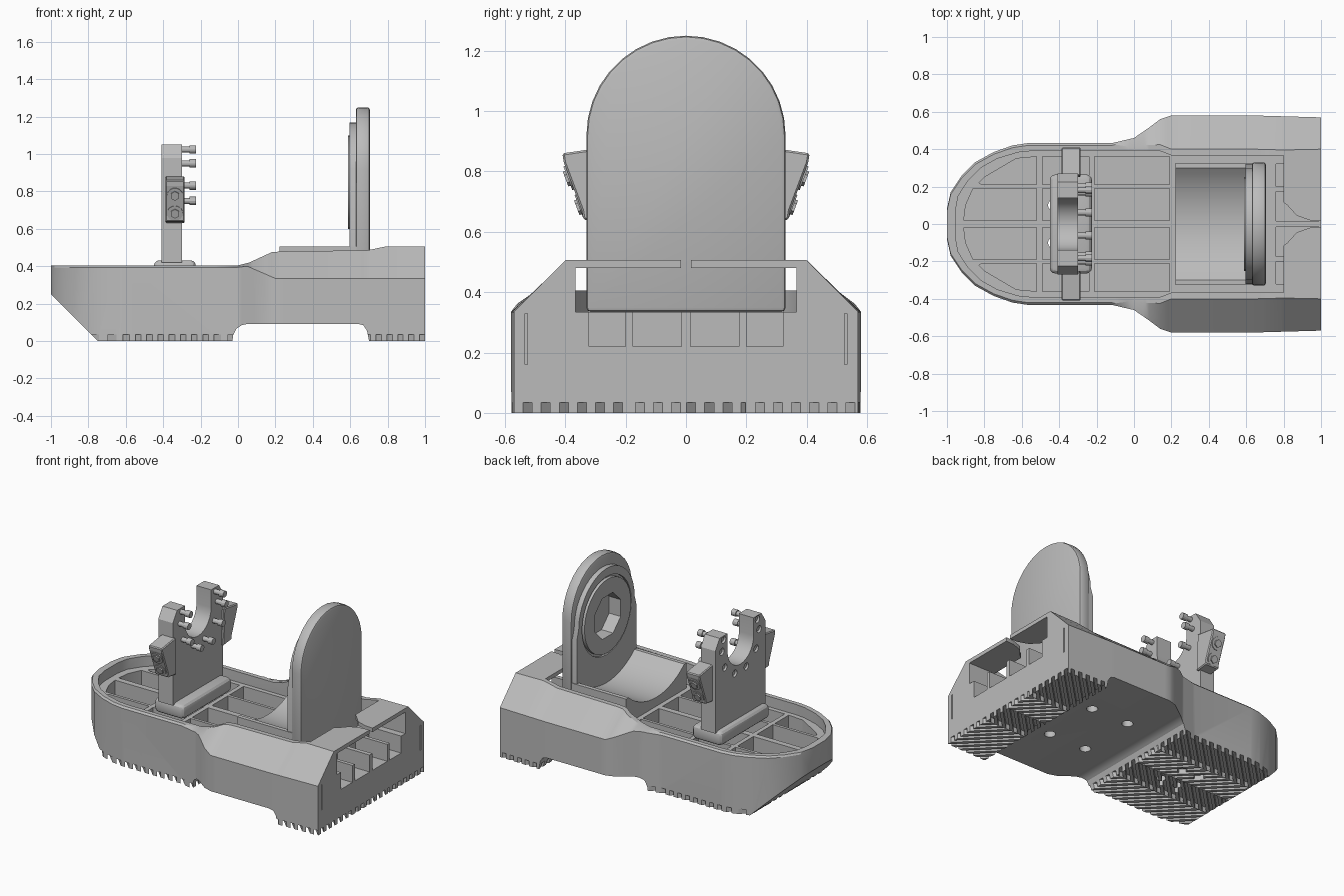
import bpy, bmesh, math
from math import sin, cos, radians
from mathutils import Matrix, Vector

if "Cube" in bpy.data.objects:
    bpy.data.objects.remove(bpy.data.objects["Cube"])

grey = bpy.data.materials.new("matte grey")
grey.use_nodes = True
grey.diffuse_color = (0.5, 0.5, 0.5, 1)
grey.node_tree.nodes["Principled BSDF"].inputs["Base Color"].default_value = (0.5, 0.5, 0.5, 1)

PLACE = {"x": lambda a, b, h: (h, a, b), "y": lambda a, b, h: (a, h, b), "z": lambda a, b, h: (a, b, h)}


def finish(name, bm):
    bmesh.ops.recalc_face_normals(bm, faces=bm.faces)
    mesh = bpy.data.meshes.new(name)
    bm.to_mesh(mesh)
    bm.free()
    mesh.materials.append(grey)
    ob = bpy.data.objects.new(name, mesh)
    bpy.context.collection.objects.link(ob)
    return ob


def prisms(name, parts):
    """Each part is (axis, low, high, outline)."""
    bm = bmesh.new()
    for axis, lo, hi, pts in parts:
        ends = [[bm.verts.new(PLACE[axis](a, b, h)) for a, b in pts] for h in (lo, hi)]
        for ring in ends:
            bm.faces.new(ring)
        for i in range(len(pts)):
            j = (i + 1) % len(pts)
            bm.faces.new((ends[0][i], ends[0][j], ends[1][j], ends[1][i]))
    return finish(name, bm)


def rect(a0, a1, b0, b1):
    return [(a0, b0), (a1, b0), (a1, b1), (a0, b1)]


def circle(a, b, r, n=16, turn=0):
    return [(a + r * cos(turn + math.tau * i / n), b + r * sin(turn + math.tau * i / n)) for i in range(n)]


def arc(a, b, r, start, end, n):
    angles = [radians(start + (end - start) * i / n) for i in range(n + 1)]
    return [(a + r * cos(t), b + r * sin(t)) for t in angles]


def both(pts):
    """Close a half outline by mirroring it across y = 0."""
    return pts + [(x, -y) for x, y in reversed(pts)]


def flip(pts):
    return [(x, -y) for x, y in pts]


def apply_modifier(ob, kind, **settings):
    bpy.context.view_layer.objects.active = ob
    mod = ob.modifiers.new(kind, kind)
    for key, value in settings.items():
        setattr(mod, key, value)
    bpy.ops.object.modifier_apply(modifier=mod.name)


def cut(ob, parts):
    cutter = prisms("cutter", parts)
    apply_modifier(ob, "BOOLEAN", operation="DIFFERENCE", solver="EXACT", object=cutter)
    bpy.data.objects.remove(cutter)


def smooth(ob):
    bpy.ops.object.select_all(action="DESELECT")
    ob.select_set(True)
    bpy.context.view_layer.objects.active = ob
    bpy.ops.object.shade_smooth_by_angle(angle=radians(25))


def sample(table, x):
    for (x0, v0), (x1, v1) in zip(table, table[1:]):
        if x <= x1:
            return v0 + (v1 - v0) * (x - x0) / (x1 - x0)
    return table[-1][1]


# Foot shell: lofted from half width, underside, shoulder, deck edge and deck height
width = [(-1, .08), (-.98, .17), (-.92, .26), (-.85, .33), (-.75, .385), (-.65, .42), (-.57, .432),
         (-.12, .432), (0, .46), (.08, .515), (.14, .56), (.2, .58), (.65, .58), (1, .57)]
under = [(-1, .25), (-.75, 0), (-.03, 0), (-.026, .03), (-.01, .065), (.02, .085), (.05, .092),
         (.64, .092), (.67, .085), (.69, .055), (.701, 0), (1, 0)]
shoulder = [(-1, .393), (-.02, .393), (.05, .4), (.2, .335), (1, .335)]
edge_in = [(-1, .012), (-.1, .012), (.05, .07), (.2, .18), (.8, .18), (1, .17)]
deck = [(-1, .405), (0, .405), (.06, .42), (.18, .475), (.24, .48), (.69, .485), (.79, .506), (1, .506)]
stations = sorted({p[0] for t in (width, under, shoulder, edge_in, deck) for p in t})
bm = bmesh.new()
rings = []
for x in stations:
    w, b, s, e, h = (sample(t, x) for t in (width, under, shoulder, edge_in, deck))
    half = [(w, b), (w, s), (w - e, h)]
    rings.append([bm.verts.new((x, y, z)) for y, z in half + [(-y, z) for y, z in reversed(half)]])
for r, q in zip(rings, rings[1:]):
    for i in range(6):
        j = (i + 1) % 6
        bm.faces.new((r[i], r[j], q[j], q[i]))
bm.faces.new(rings[0])
bm.faces.new(rings[-1])
foot = finish("foot_shell", bm)

# Recessed tray, heel tunnel and the flared slot between the heel covers
tray = [(-.955, .07), (-.94, .15), (-.885, .235), (-.82, .3), (-.73, .35), (-.62, .383), (-.55, .39),
        (.14, .39), (.2, .367), (.8, .367)]
cut(foot, [("z", .335, .7, both(tray))])
cut(foot, [("x", .75, 1.1, rect(-.367, .367, .335, .48))])
cut(foot, [("z", .4, .7, both([(.78, .13), (.82, .1), (.87, .045), (.94, .02), (1.05, .014)]))])

# Ribbed pockets, heel cells, screw holes and slits
pockets = [
    [(-.91, .02), (-.9, .1), (-.86, .19), (-.52, .19), (-.52, .02)],
    [(-.83, .22), (-.8, .25), (-.63, .35), (-.52, .36), (-.52, .21), (-.81, .21)]]
for x0, x1 in ((-.49, -.24), (-.21, .19)):
    pockets += [rect(x0, x1, .02, .19), rect(x0, x1, .21, .36)]
pockets += [rect(.76, 1.1, .015, .175), rect(.76, 1.1, .2, .322)]
parts = [("z", .22, .37, f(p)) for p in pockets for f in (list, flip)]
parts += [("z", -.1, .2, circle(x, y, .035)) for x in (.22, .5) for y in (-.2, .2)]
parts += [("x", .98, 1.1, rect(y - .004, y + .004, .16, .33)) for y in (-.53, .53)]
cut(foot, parts)
cut(foot, [("z", -.1, .3, circle(x, y, .03)) for x in (-.43, -.3) for y in (-.1, .1)])

# Herringbone tread grooves
grooves = []
for i, (y0, y1) in enumerate(((-.6, -.2), (-.198, -.002), (.002, .198), (.2, .6))):
    lean = (y1 - y0) * (1 if i % 2 else -1)
    for k in range(48):
        x = -1.4 + k * .06
        grooves.append(("z", -.05, .035, [(x, y0), (x + .03, y0), (x + .03 + lean, y1), (x + lean, y1)]))
cut(foot, grooves)
smooth(foot)

# Heel cradle with a curved trough
trough = arc(0, .85, .455, -49, -131, 16)
cradle = prisms("heel_cradle", [("x", .222, .64, [(-.325, .33), (.325, .33), (.325, .506)] + trough + [(-.325, .506)])])
smooth(cradle)

# Ankle plate with round top, raised disc and socket
plate = prisms("ankle_plate", [("x", .63, .705, [(-.33, .335), (.33, .335)] + arc(0, .92, .33, 0, 180, 18))])
apply_modifier(plate, "BEVEL", width=.014, segments=2, limit_method="ANGLE", angle_limit=radians(50))
front = prisms("ankle_front_pad", [("x", .596, .64, [(-.32, .335), (.32, .335), (.32, .8)]
                                    + arc(0, .87, .3, 0, 180, 20) + [(-.32, .8)])])
cut(front, [("x", .5, .61, circle(0, .85, .265, 32))])
collar = prisms("ankle_collar", [("x", .588, .64, circle(0, .85, .25, 32))])
for ob in (plate, front, collar):
    cut(ob, [("x", .5, .675, circle(0, .85, .15, 8, math.pi / 8))])
    smooth(ob)

# Toe mount: rounded foot flange and forked post
flange = prisms("mount_flange", [("z", .335, .432, rect(-.45, -.225, -.265, .265))])
apply_modifier(flange, "BEVEL", width=.03, segments=3, limit_method="ANGLE", angle_limit=radians(50))
smooth(flange)
outline = [(-.27, .42), (.27, .42), (.27, .98), (.225, 1.05), (.14, 1.05)] \
    + arc(0, .93, .14, 0, -180, 14) + [(-.14, 1.05), (-.225, 1.05), (-.27, .98)]
post = prisms("mount_post", [("x", -.41, -.3, outline)])
seats = [(side * .2 * cos(radians(a)), .94 + .2 * sin(radians(a))) for side in (-1, 1) for a in (25, 3, -33, -72)]
cut(post, [("x", -.5, -.39, circle(y, z, .024, 12)) for y, z in seats])
smooth(post)
pins = prisms("mount_pins", [("x", -.4, -.235, circle(y, z, .016, 12)) for y, z in seats])
heads = prisms("mount_pin_heads", [("x", -.26, -.225, circle(y, z, .022, 12)) for y, z in seats])
smooth(pins)
smooth(heads)

# Side ears with slanted faces, each holding two hex nuts
ear = [(.25, .63), (.34, .64), (.345, .67), (.405, .83), (.41, .86), (.26, .882)]
for side, label in ((1, "back"), (-1, "front")):
    ob = prisms(label + "_ear", [("x", -.388, -.285, [(side * y, z) for y, z in ear])])
    apply_modifier(ob, "BEVEL", width=.006, segments=1, limit_method="ANGLE", angle_limit=radians(50))
    out = Vector((0, side * .935, -.35))
    for y, z, where in ((.385, .78, "upper"), (.348, .685, "lower")):
        bm = bmesh.new()
        for radius, sides, depth in ((.042, 20, .014), (.026, 6, .03)):
            turn = out.to_track_quat("Z", "Y").to_matrix().to_4x4()
            bmesh.ops.create_cone(bm, cap_ends=True, segments=sides, radius1=radius, radius2=radius,
                                  depth=depth, matrix=Matrix.Translation((-.337, side * y, z)) @ turn)
        finish(label + "_" + where + "_nut", bm)
